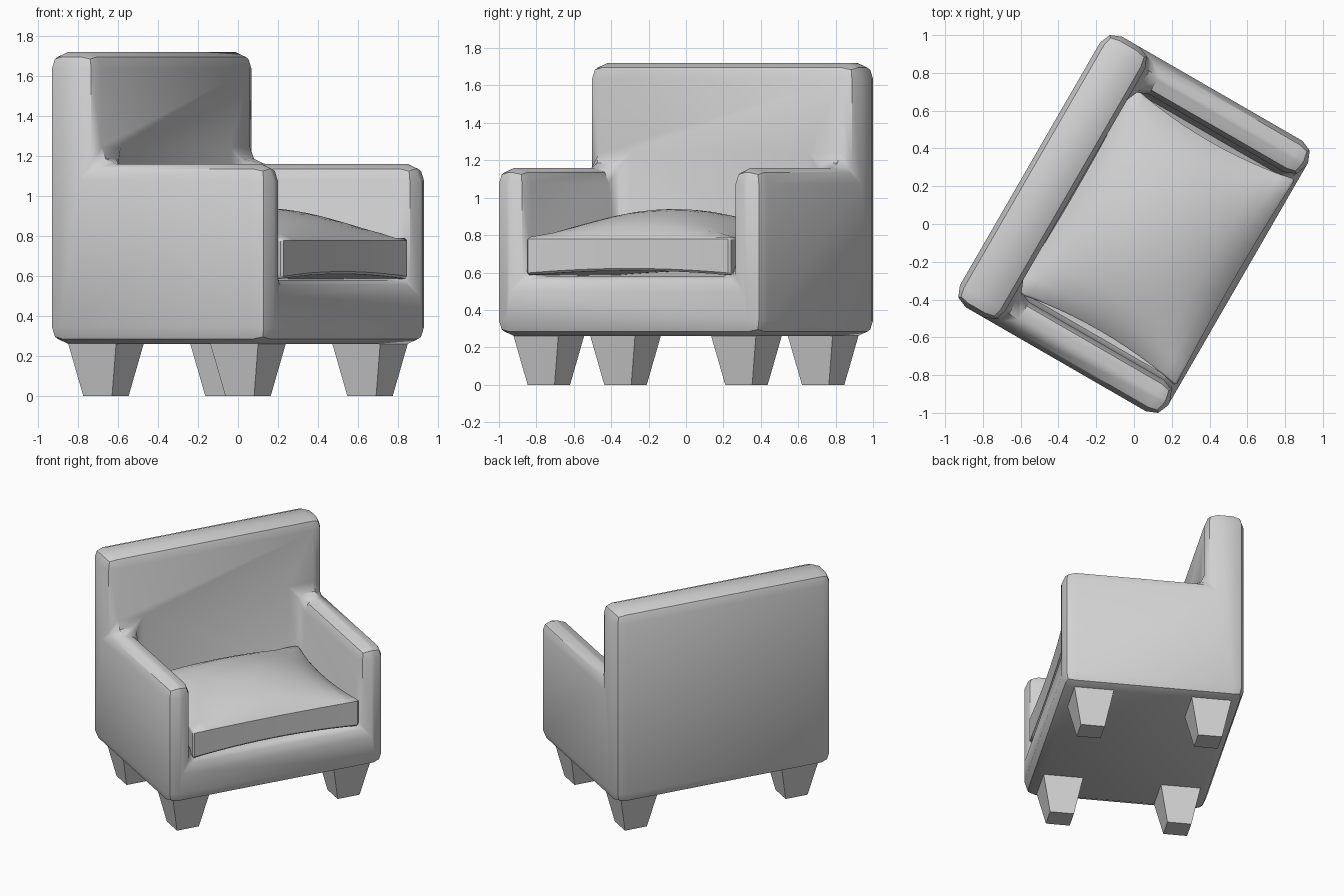
import bpy
import bmesh
import math
from mathutils import Matrix, Vector

if "Cube" in bpy.data.objects:
    bpy.data.objects.remove(bpy.data.objects["Cube"], do_unlink=True)

grey = bpy.data.materials.new("grey fabric")
grey.use_nodes = True
grey.diffuse_color = (0.64, 0.64, 0.64, 1)
grey.node_tree.nodes["Principled BSDF"].inputs["Base Color"].default_value = grey.diffuse_color

TURN = math.radians(60)  # the whole chair stands turned
HALF_W, HALF_D = 0.827, 0.636
ARM_IN, BACK_Y = 0.635, 0.36
BASE_Z, DECK_Z, ARM_Z, TOP_Z = 0.26, 0.58, 1.16, 1.72


def finish(bm, name, smooth_angle=None):
    bmesh.ops.recalc_face_normals(bm, faces=bm.faces)
    mesh = bpy.data.meshes.new(name)
    bm.to_mesh(mesh)
    bm.free()
    mesh.materials.append(grey)
    obj = bpy.data.objects.new(name, mesh)
    bpy.context.collection.objects.link(obj)
    obj.rotation_euler.z = TURN
    if smooth_angle:
        bpy.ops.object.select_all(action="DESELECT")
        obj.select_set(True)
        bpy.context.view_layer.objects.active = obj
        bpy.ops.object.shade_smooth_by_angle(angle=math.radians(smooth_angle))
    return obj


# Frame: base, arms and back as one skin around filled blocks, all edges rounded
cuts = ([-HALF_W, -ARM_IN, ARM_IN, HALF_W], [-HALF_D, BACK_Y, HALF_D],
        [BASE_Z, DECK_Z, ARM_Z, TOP_Z])


def filled(cell):
    i, j, k = cell
    if not (0 <= i < 3 and 0 <= j < 2 and 0 <= k < 3):
        return False
    return k == 0 or j == 1 or (k == 1 and i != 1)


bm = bmesh.new()
corners = {}


def corner(idx):
    if idx not in corners:
        corners[idx] = bm.verts.new([cuts[a][idx[a]] for a in range(3)])
    return corners[idx]


for cell in [(i, j, k) for i in range(3) for j in range(2) for k in range(3)]:
    if not filled(cell):
        continue
    for axis in range(3):
        for side in (0, 1):
            near = list(cell)
            near[axis] += 2 * side - 1
            if filled(near):
                continue
            ring = []
            for p, q in ((0, 0), (1, 0), (1, 1), (0, 1)):
                idx = list(cell)
                idx[axis] += side
                idx[(axis + 1) % 3] += p
                idx[(axis + 2) % 3] += q
                ring.append(corner(tuple(idx)))
            bm.faces.new(ring)
bmesh.ops.recalc_face_normals(bm, faces=bm.faces)
bmesh.ops.dissolve_limit(bm, angle_limit=0.02, verts=bm.verts, edges=bm.edges)
sharp = [e for e in bm.edges if e.calc_face_angle(0) > 0.5]
bmesh.ops.bevel(bm, geom=sharp, offset=0.085, segments=2, profile=0.5,
                affect="EDGES", clamp_overlap=True)
finish(bm, "chair_frame", 35)

# Seat cushion: a puffed slab with pinched sides
bm = bmesh.new()
bmesh.ops.create_cube(bm, size=2)
bmesh.ops.subdivide_edges(bm, edges=bm.edges, cuts=11, use_grid_fill=True)
for v in bm.verts:
    s, t, w = v.co
    ms, mt = max(0, 1 - s * s), max(0, 1 - t * t)
    top = 0.79 + 0.15 * (ms * mt) ** 0.8
    bottom = 0.585 + 0.025 * ms
    x = 0.63 * s * (1 - 0.08 * mt)
    y = -0.125 + 0.495 * t * (1 - 0.03 * ms)
    v.co = Vector((x, y, bottom + (top - bottom) * (w + 1) / 2))
rim = [e for e in bm.edges if e.calc_face_angle(0) > 0.9]
bmesh.ops.bevel(bm, geom=rim, offset=0.012, segments=1, affect="EDGES", clamp_overlap=True)
finish(bm, "seat_cushion", 40)

# Four tapered square legs
for side, sx in (("right", -1), ("left", 1)):
    for end, sy in (("front", -1), ("back", 1)):
        bm = bmesh.new()
        bmesh.ops.create_cone(bm, cap_ends=True, segments=4, depth=0.27,
                              radius1=0.083 * math.sqrt(2), radius2=0.14 * math.sqrt(2),
                              matrix=Matrix.Rotation(math.pi / 4, 4, "Z"))
        bmesh.ops.translate(bm, verts=bm.verts, vec=(0.61 * sx, 0.41 * sy, 0.135))
        finish(bm, f"{end}_{side}_leg")
